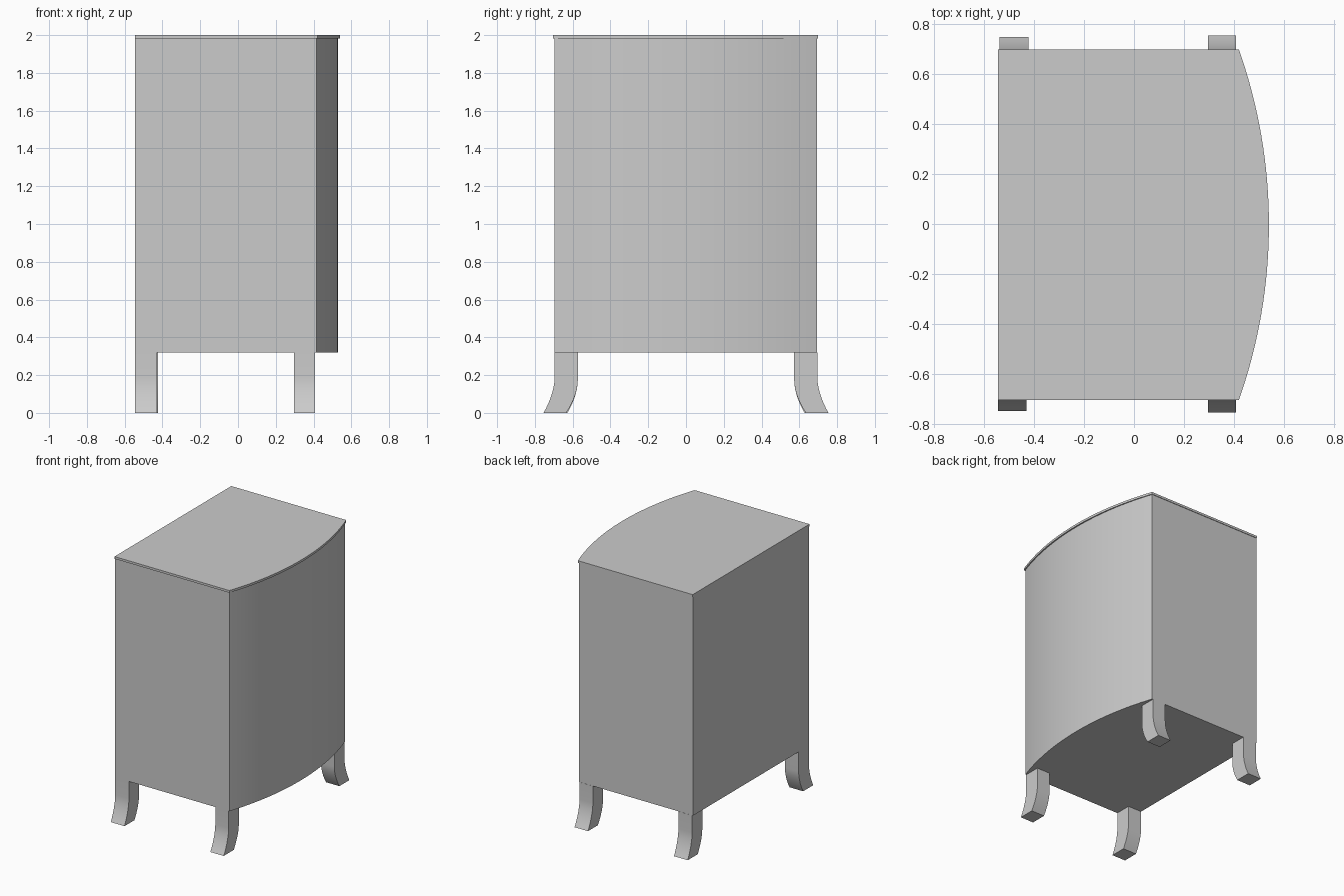
import bpy, bmesh, math

if "Cube" in bpy.data.objects:
    bpy.data.objects.remove(bpy.data.objects["Cube"])

grey = bpy.data.materials.new("light_grey")
grey.diffuse_color = (0.6, 0.6, 0.6, 1)
grey.use_nodes = True
grey.node_tree.nodes["Principled BSDF"].inputs["Base Color"].default_value = grey.diffuse_color


def prism(name, outline, axis, lo, hi):
    """Extrude a closed 2D outline: (x, y) along z, or (y, z) along x."""
    bm = bmesh.new()
    place = (lambda a, b, t: (a, b, t)) if axis == 'z' else (lambda a, b, t: (t, a, b))
    rings = [[bm.verts.new(place(a, b, t)) for a, b in outline] for t in (lo, hi)]
    n = len(outline)
    for i in range(n):
        j = (i + 1) % n
        bm.faces.new((rings[0][i], rings[0][j], rings[1][j], rings[1][i]))
    bm.faces.new(rings[0][::-1])
    bm.faces.new(rings[1])
    bmesh.ops.recalc_face_normals(bm, faces=bm.faces)
    mesh = bpy.data.meshes.new(name)
    bm.to_mesh(mesh)
    bm.free()
    mesh.materials.append(grey)
    ob = bpy.data.objects.new(name, mesh)
    bpy.context.collection.objects.link(ob)
    bpy.ops.object.select_all(action='DESELECT')
    ob.select_set(True)
    bpy.context.view_layer.objects.active = ob
    bpy.ops.object.shade_smooth_by_angle(angle=math.radians(30))
    return ob


def bowed(left, corner, apex, y0, y1, steps=32):
    """Rectangle whose +x side is a circular arc from corner to apex."""
    half, sag = (y1 - y0) / 2, apex - corner
    r = (half ** 2 + sag ** 2) / (2 * sag)
    a = math.asin(half / r)
    arc = []
    for i in range(steps + 1):
        t = -a + 2 * a * i / steps
        arc.append((apex - r + r * math.cos(t), (y0 + y1) / 2 + r * math.sin(t)))
    return [(left, y0)] + arc + [(left, y1)]


# Cabinet with bowed side and thin overhanging top
prism("cabinet_body", bowed(-0.545, 0.415, 0.53, -0.696, 0.694), 'z', 0.32, 1.983)
prism("cabinet_top", bowed(-0.545, 0.42, 0.54, -0.704, 0.698), 'z', 1.983, 2.0)


def flare(y_top, y_foot, knee, steps=8):
    """Vertical line that curves outward below the knee height."""
    pts = [(y_top, 0.32)]
    for i in range(steps + 1):
        s = i / steps
        pts.append((y_top + (y_foot - y_top) * s ** 1.8, knee * (1 - s)))
    return pts


# Four legs with feet curving outwards
for side, sign in (("front", -1), ("back", 1)):
    for end, x0, x1, foot in (("left", -0.545, -0.43, 0.748), ("right", 0.296, 0.408, 0.754)):
        shift = 0.007 if (side, end) == ("back", "left") else 0
        outline = flare(0.695, foot, 0.19) + flare(0.573, foot - 0.12, 0.17)[::-1]
        prism(f"{side}_{end}_leg", [(sign * y, z) for y, z in outline], 'x', x0 + shift, x1 + shift)
